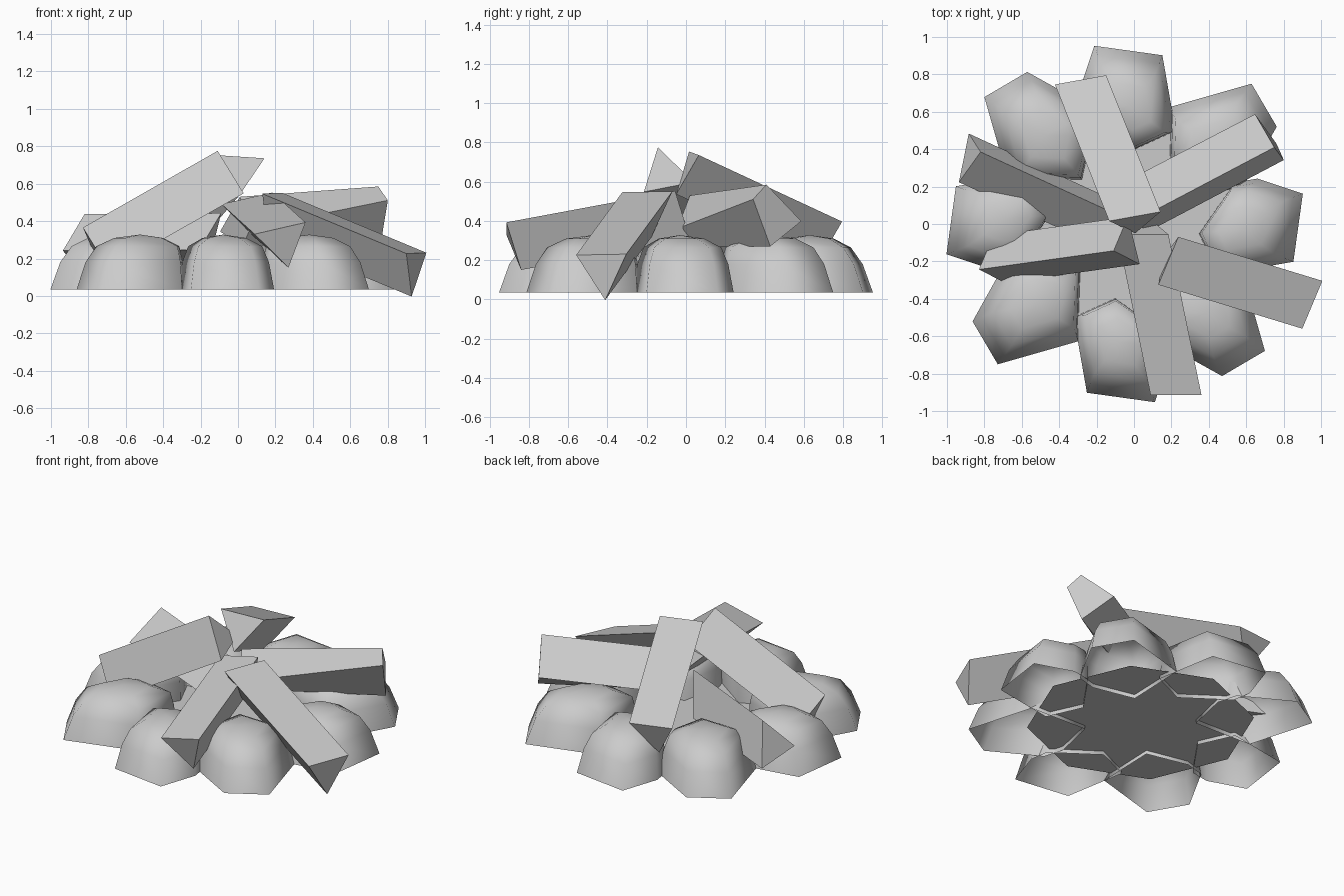
import bpy, bmesh
from math import radians, pi
from mathutils import Vector, Matrix

cube = bpy.data.objects.get("Cube")
if cube:
    bpy.data.objects.remove(cube)

grey = bpy.data.materials.new("plain_grey")
grey.use_nodes = True
colour = (0.6, 0.6, 0.6, 1)
grey.diffuse_color = colour
grey.node_tree.nodes["Principled BSDF"].inputs["Base Color"].default_value = colour


def finish(name, bm, smooth=False):
    """Turn a bmesh into a named, coloured object."""
    bmesh.ops.recalc_face_normals(bm, faces=bm.faces)
    mesh = bpy.data.meshes.new(name)
    for face in bm.faces:
        face.smooth = smooth
    bm.to_mesh(mesh)
    bm.free()
    mesh.materials.append(grey)
    obj = bpy.data.objects.new(name, mesh)
    bpy.context.collection.objects.link(obj)
    return obj


def loft(bm, rings):
    for low, high in zip(rings, rings[1:]):
        for i in range(len(low)):
            j = (i + 1) % len(low)
            bm.faces.new((low[i], low[j], high[j], high[i]))


# Stones: hollow, open-bottomed irregular six-sided domes
OUTLINE = [Vector(p) for p in ((-.19, .27), (.17, .22), (.24, -.18),
                               (.02, -.28), (-.25, -.09), (-.27, .03))]
# ring height, ring scale, lean towards the fire
LEVELS = ((.035, 1, 0), (.18, .9, .025), (.265, .77, .05), (.31, .45, .05))


def stone(name, angle, distance, turn, size):
    bm = bmesh.new()
    around, spin = Matrix.Rotation(angle, 2), Matrix.Rotation(angle + turn, 2)
    ring_centre = Vector((-.05, 0))

    def place(point, scale, lean, z):
        offset = around @ Vector((.03, distance - lean))
        return bm.verts.new((*(ring_centre + offset + spin @ point * scale * size), z))

    rings = [[place(p, s, lean, z) for p in OUTLINE] for z, s, lean in LEVELS]
    loft(bm, rings)
    top = place(Vector((0, 0)), 0, .05, .328)
    last = rings[-1]
    for i in range(len(last)):
        bm.faces.new((last[i], last[(i + 1) % len(last)], top))
    finish(name, bm, True)


for k in range(8):
    angle = -k * pi / 4
    if k % 2:
        stone(f"stone_{k + 1}", angle, .69, radians(141), 1.1)
    else:
        stone(f"stone_{k + 1}", angle, .68, 0, 1.01)

# Ash bed: flat octagon just above the rims of the stones
bed = bmesh.new()
bmesh.ops.create_circle(bed, cap_ends=True, segments=8, radius=.67,
                        matrix=Matrix.Translation((-.05, 0, .06)))
finish("ash_bed", bed)

# Split logs: prisms with slanting ends, leaning on the stones
WEDGE = ((-.138, .077), (.138, .077), (0, -.15))
SPLIT_INNER = ((0, 0), (.084, -.17), (0, -.26), (-.21, -.185))
SPLIT_OUTER = ((0, 0), (.084, -.075), (-.012, -.315), (-.205, -.185))


def log(name, inner, outer, roll, slant=(0, 0), sections=(WEDGE, WEDGE)):
    bm = bmesh.new()
    inner, outer, slant = Vector(inner), Vector(outer), Vector(slant)
    axis = (outer - inner).normalized()
    side = axis.cross(Vector((0, 0, 1))).normalized()
    up = side.cross(axis)
    spin = Matrix.Rotation(radians(roll), 2)
    ends = []
    for centre, section in zip((inner, outer), sections):
        points = [spin @ Vector(p) for p in section]
        ends.append([bm.verts.new(centre + side * p.x + up * p.y + axis * p.dot(slant))
                     for p in points])
    loft(bm, ends)
    for end in ends:
        bm.faces.new(end)
    finish(name, bm)


log("back_log", (.005, .01, .674), (-.285, .74, .335), -8, (-.16, 0))
log("back_left_log", (.01, .02, .53), (.75, .41, .585), 0, (.1, 0),
    (SPLIT_INNER, SPLIT_OUTER))
log("left_log", (.175, -.19, .47), (.945, -.425, .15), -3, (-.1, -.25))
log("front_log", (.063, -.03, .45), (.24, -.89, .29), -15, (-.12, .15))
log("right_log", (-.037, -.105, .64), (-.757, -.205, .23), 71)
log("back_right_log", (-.15, .03, .29), (-.88, .365, .285), 45, (.15, -.35))
